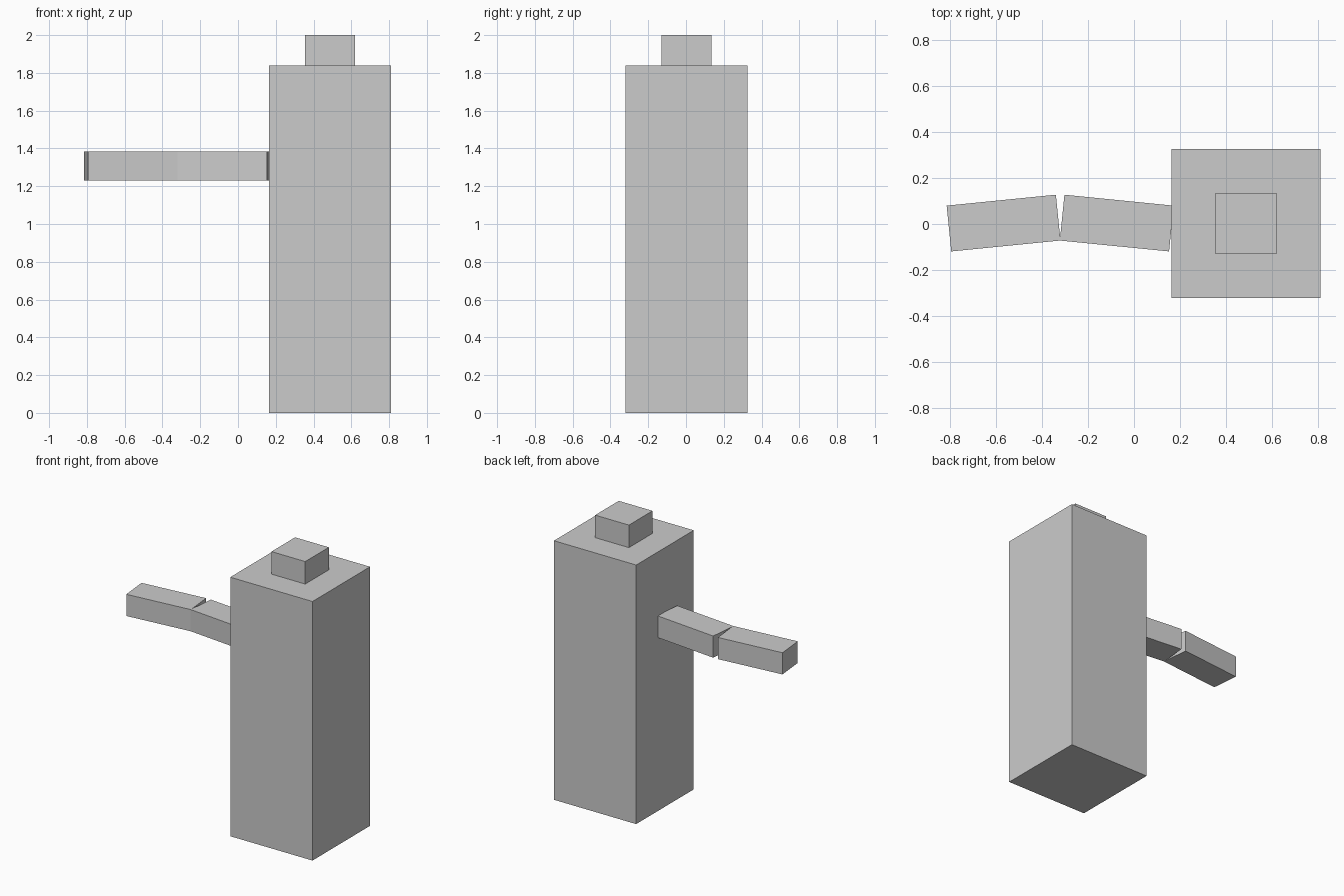
import bpy
import math

cube = bpy.data.objects.get("Cube")
if cube:
    bpy.data.objects.remove(cube, do_unlink=True)

# Single plain grey material
grey = bpy.data.materials.new("light_grey")
grey.use_nodes = True
colour = (0.6, 0.6, 0.6, 1.0)
grey.diffuse_color = colour
grey.node_tree.nodes["Principled BSDF"].inputs["Base Color"].default_value = colour


def box(name, centre, size, turn=0.0):
    """Flat-sided box turned about the vertical axis by some degrees."""
    bpy.ops.mesh.primitive_cube_add(size=1, location=centre,
                                    rotation=(0, 0, math.radians(turn)))
    obj = bpy.context.object
    obj.name = name
    obj.scale = size
    obj.data.materials.append(grey)
    return obj


# Tall square body with a small block on top
BODY_X = 0.487
box("body", (BODY_X, 0.002, 0.92), (0.646, 0.646, 1.84))
box("top_block", (BODY_X, 0.002, 1.92), (0.265, 0.265, 0.16))

# Two arm segments, bent at a hinge on their front edge
ARM_X, ARM_Z, BEND = -0.321, 1.308, 5.7
for name, side in (("inner_arm", 1), ("outer_arm", -1)):
    box(name, (ARM_X + side * 0.246, 0.004, ARM_Z), (0.477, 0.2, 0.154), -side * BEND)
